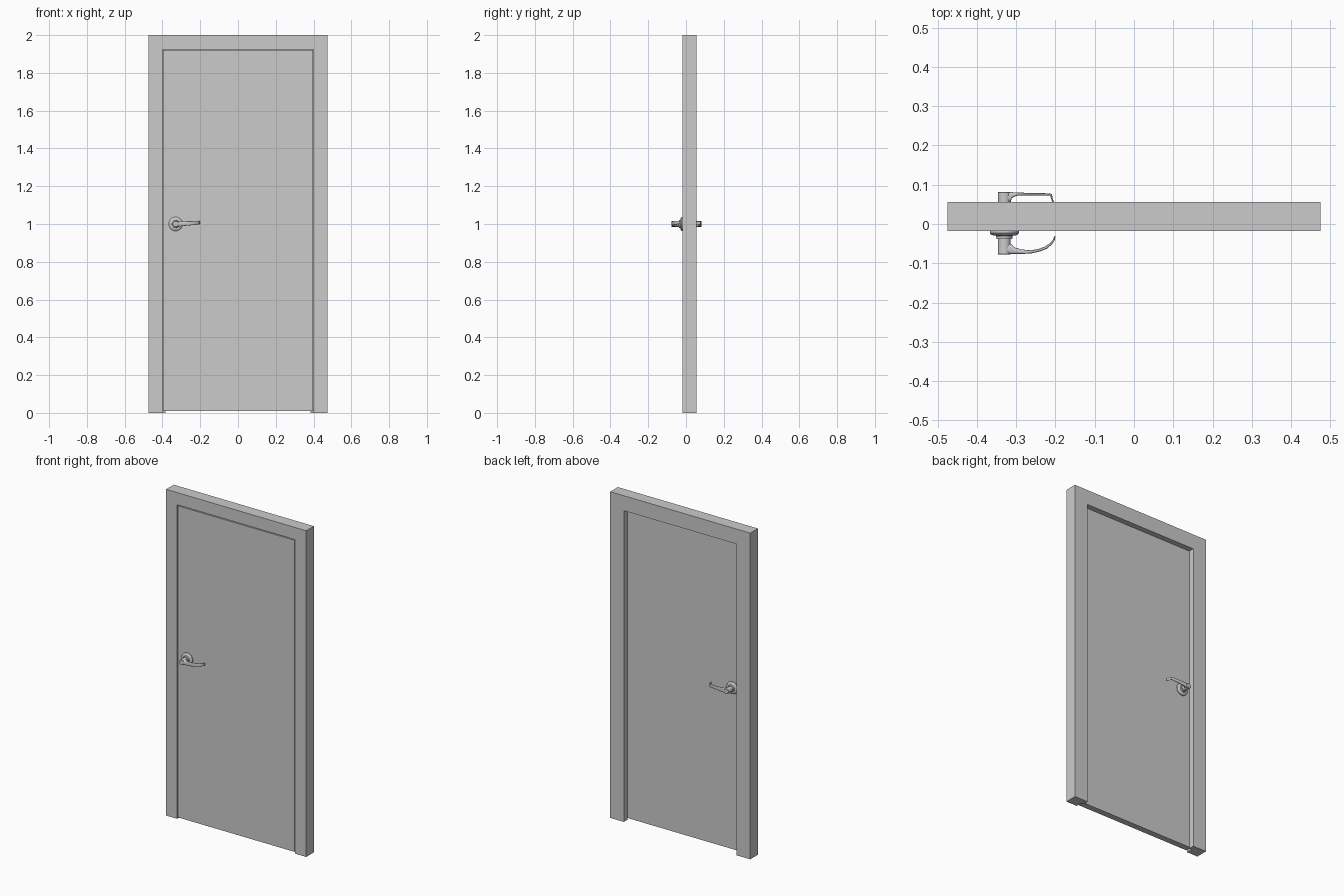
import bpy, bmesh, math
from mathutils import Vector

if "Cube" in bpy.data.objects:
    bpy.data.objects.remove(bpy.data.objects["Cube"])

FRONT, BACK = -0.018, 0.056      # frame faces
DOOR_BACK = 0.02
HX, HZ = -0.33, 1.0              # handle axis


def make(name, rings, closed_caps=True, smooth=True):
    """Skin a list of closed rings into one mesh object."""
    bm = bmesh.new()
    vs = [[bm.verts.new(p) for p in r] for r in rings]
    n = len(vs[0])
    for a, b in zip(vs, vs[1:]):
        for i in range(n):
            j = (i + 1) % n
            bm.faces.new((a[i], a[j], b[j], b[i]))
    if closed_caps:
        bm.faces.new(vs[0])
        bm.faces.new(vs[-1])
    bmesh.ops.recalc_face_normals(bm, faces=bm.faces)
    me = bpy.data.meshes.new(name)
    bm.to_mesh(me)
    bm.free()
    ob = bpy.data.objects.new(name, me)
    bpy.context.collection.objects.link(ob)
    if smooth:
        bpy.ops.object.select_all(action='DESELECT')
        ob.select_set(True)
        bpy.context.view_layer.objects.active = ob
        bpy.ops.object.shade_smooth_by_angle(angle=math.radians(35))
    return ob


def lathe(name, profile, n=32):
    """Turned part about the handle axis; profile is (radius, y)."""
    rings = []
    for r, y in profile:
        rings.append([(HX + r * math.cos(2 * math.pi * i / n), y,
                       HZ + r * math.sin(2 * math.pi * i / n)) for i in range(n)])
    return make(name, rings)


def lever(name, stations, n=20, power=0.55):
    """Loft of rounded sections; station is outer xy, inner xy, z low, z high."""
    rings = []
    for xo, yo, xi, yi, z0, z1 in stations:
        o, k = Vector((xo, yo, 0)), Vector((xi, yi, 0))
        mid, half = (o + k) / 2, (o - k) / 2
        ring = []
        for i in range(n):
            t = 2 * math.pi * (i + 0.5) / n
            c, s = math.cos(t), math.sin(t)
            u = math.copysign(abs(c) ** power, c)
            w = math.copysign(abs(s) ** power, s)
            p = mid + half * u
            ring.append((p.x, p.y, (z0 + z1) / 2 + w * (z1 - z0) / 2))
        rings.append(ring)
    return make(name, rings)


# frame: rebated section mitred around both jambs and the head
section = [(0, FRONT), (0.075, FRONT), (0.075, 0.022),
           (0.092, 0.022), (0.092, BACK), (0, BACK)]
make("door_frame", [
    [(-0.475 + d, y, 0) for d, y in section],
    [(-0.475 + d, y, 2 - d) for d, y in section],
    [(0.475 - d, y, 2 - d) for d, y in section],
    [(0.475 - d, y, 0) for d, y in section]], smooth=False)

# door leaf
make("door_leaf", [[(-0.396, y, 0.01), (0.396, y, 0.01), (0.396, y, 1.92), (-0.396, y, 1.92)]
                   for y in (FRONT, DOOR_BACK)], smooth=False)

# rose plate and hub on each face of the door
for side, face, s, tip in (("front", FRONT, -1, -0.078), ("back", DOOR_BACK, 1, 0.082)):
    lathe(side + "_rose", [(0.037, face), (0.037, face + s * 0.005),
                           (0.034, face + s * 0.009), (0.028, face + s * 0.011),
                           (0.021, face + s * 0.012), (0.02, face + s * 0.020),
                           (0.012, face + s * 0.021)])
    lathe(side + "_hub", [(0.016, face + s * 0.019), (0.0165, tip - s * 0.002),
                          (0.0145, tip)])

# front lever: swelling bow that curves back to the door
lever("front_lever", [
    (-0.335, -0.077, -0.335, -0.050, 0.986, 1.014),
    (-0.312, -0.077, -0.312, -0.051, 0.986, 1.014),
    (-0.300, -0.076, -0.303, -0.060, 0.988, 1.014),
    (-0.282, -0.076, -0.285, -0.065, 0.990, 1.014),
    (-0.262, -0.075, -0.262, -0.067, 0.992, 1.015),
    (-0.240, -0.070, -0.242, -0.063, 0.994, 1.015),
    (-0.222, -0.063, -0.226, -0.057, 0.996, 1.016),
    (-0.209, -0.052, -0.213, -0.048, 0.998, 1.016),
    (-0.202, -0.042, -0.206, -0.040, 0.999, 1.016),
    (-0.200, -0.032, -0.203, -0.031, 1.000, 1.015)])

# back lever: flat straight bar with a short return at the tip
lever("back_lever", [
    (-0.335, 0.081, -0.335, 0.056, 0.987, 1.013),
    (-0.314, 0.081, -0.314, 0.056, 0.987, 1.013),
    (-0.310, 0.081, -0.311, 0.066, 0.987, 1.013),
    (-0.296, 0.080, -0.298, 0.072, 0.988, 1.013),
    (-0.260, 0.079, -0.260, 0.073, 0.991, 1.013),
    (-0.214, 0.078, -0.216, 0.073, 0.995, 1.014),
    (-0.209, 0.076, -0.213, 0.071, 0.996, 1.014),
    (-0.207, 0.066, -0.211, 0.065, 0.997, 1.014),
    (-0.203, 0.054, -0.207, 0.053, 0.998, 1.014),
    (-0.201, 0.042, -0.204, 0.042, 0.999, 1.013)])
